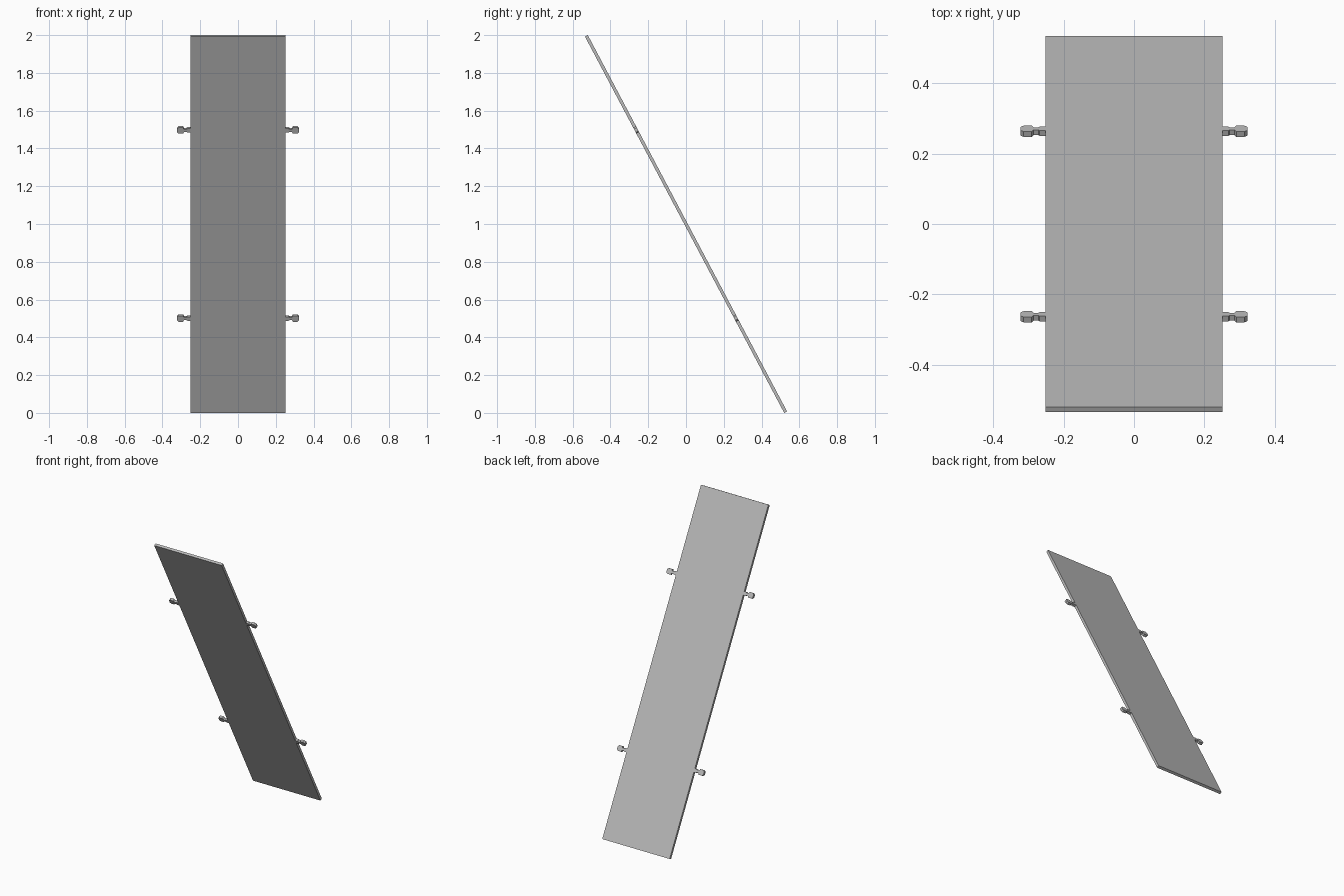
import bpy, bmesh, math
from mathutils import Matrix

cube = bpy.data.objects.get("Cube")
if cube:
    bpy.data.objects.remove(cube, do_unlink=True)

LENGTH, HALF_WIDTH, THICK = 2.254, 0.252, 0.017
TILT = math.radians(27.9)

grey = bpy.data.materials.new("plain grey")
grey.use_nodes = True
colour = (0.5, 0.5, 0.5, 1)
grey.diffuse_color = colour
grey.node_tree.nodes["Principled BSDF"].inputs["Base Color"].default_value = colour

# Leans the board back from vertical and lifts it onto the ground
LEAN = Matrix.Translation((0, 0, 1)) @ Matrix.Rotation(TILT, 4, 'X')


def slab(name, outline, place):
    """Extrude an outline in the xz plane to the board thickness."""
    bm = bmesh.new()
    face = bm.faces.new([bm.verts.new((x, -THICK / 2, z)) for x, z in outline])
    ext = bmesh.ops.extrude_face_region(bm, geom=[face])
    moved = [g for g in ext["geom"] if isinstance(g, bmesh.types.BMVert)]
    bmesh.ops.translate(bm, verts=moved, vec=(0, THICK, 0))
    bmesh.ops.transform(bm, matrix=LEAN @ place, verts=bm.verts)
    bmesh.ops.recalc_face_normals(bm, faces=bm.faces)
    mesh = bpy.data.meshes.new(name)
    bm.to_mesh(mesh)
    bm.free()
    mesh.materials.append(grey)
    obj = bpy.data.objects.new(name, mesh)
    bpy.context.collection.objects.link(obj)


# Board
w, h = HALF_WIDTH, LENGTH / 2
slab("board", [(-w, -h), (w, -h), (w, h), (-w, h)], Matrix())

# Side tabs: root, narrow neck and chamfered knob
upper = [(0.250, 0.012), (0.268, 0.012), (0.272, 0.008), (0.286, 0.008),
         (0.291, 0.018), (0.314, 0.018), (0.323, 0.010)]
tab = upper + [(x, -z) for x, z in reversed(upper)]
for side, sx in (("left", 1), ("right", -1)):
    for level, sz in (("upper", 1), ("lower", -1)):
        place = Matrix.Translation((0, 0, sz * LENGTH / 4))
        slab(f"{level}_{side}_tab", [(sx * x, z) for x, z in tab], place)
